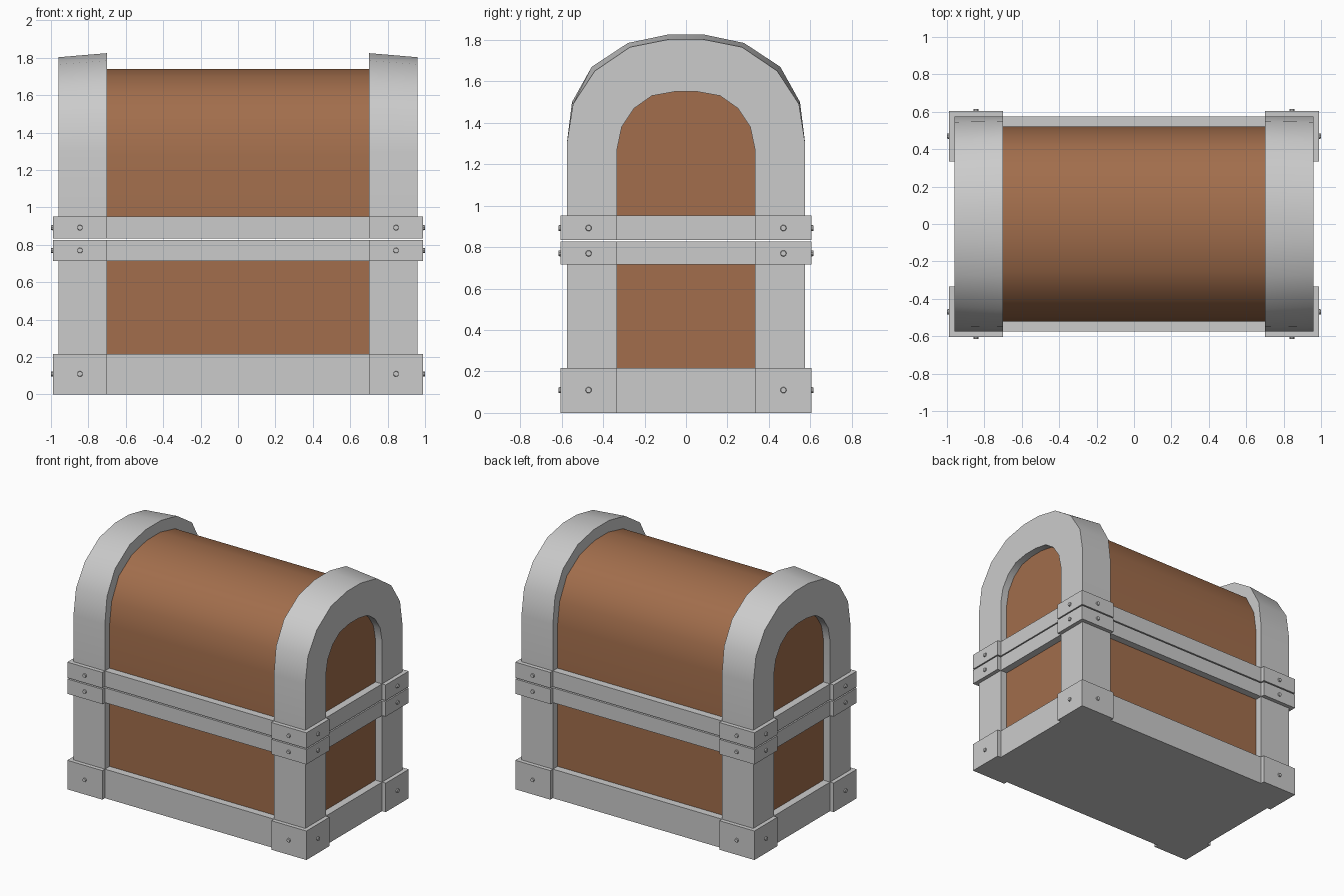
import bpy
import bmesh
from mathutils import Matrix, Vector

cube = bpy.data.objects.get("Cube")
if cube:
    bpy.data.objects.remove(cube, do_unlink=True)


def material(name, color):
    mat = bpy.data.materials.new(name)
    mat.use_nodes = True
    mat.diffuse_color = color
    mat.node_tree.nodes["Principled BSDF"].inputs["Base Color"].default_value = color
    return mat


wood = material("brown wood", (0.36, 0.155, 0.072, 1))
metal = material("pale grey metal", (0.6, 0.6, 0.6, 1))


def finish(name, bm, mat, smooth=False):
    bmesh.ops.recalc_face_normals(bm, faces=bm.faces)
    mesh = bpy.data.meshes.new(name)
    bm.to_mesh(mesh)
    bm.free()
    obj = bpy.data.objects.new(name, mesh)
    bpy.context.collection.objects.link(obj)
    mesh.materials.append(mat)
    if smooth:
        bpy.ops.object.select_all(action="DESELECT")
        obj.select_set(True)
        bpy.context.view_layer.objects.active = obj
        bpy.ops.object.shade_smooth_by_angle(angle=0.6)
    return obj


def box(name, low, high, mat):
    low, high = Vector(low), Vector(high)
    bm = bmesh.new()
    bmesh.ops.create_cube(bm, size=1, matrix=Matrix.Translation((low + high) / 2)
                          @ Matrix.Diagonal((*(high - low), 1)))
    return finish(name, bm, mat)


def slab(name, x, y, z0, z1, mat):
    return box(name, (-x, -y, z0), (x, y, z1), mat)


def corner_box(name, sx, sy, near, far, z0, z1):
    xs = sorted((sx * near[0], sx * far[0]))
    ys = sorted((sy * near[1], sy * far[1]))
    return box(name, (xs[0], ys[0], z0), (xs[1], ys[1], z1), metal)


def arch(half, foot):
    """Complete a half arch (y, z) by mirroring it, with straight legs to foot."""
    right = [(half[0][0], foot)] + half
    return right + [(-y, z) for y, z in reversed(right)]


LID_FOOT = 0.837
outer_tall = arch([(.575, 1.3), (.55, 1.5), (.455, 1.67), (.28, 1.785), (.09, 1.825)], LID_FOOT)
outer_low = arch([(.575, 1.3), (.545, 1.49), (.44, 1.65), (.27, 1.765), (.08, 1.803)], LID_FOOT)
opening = arch([(.333, 1.27), (.31, 1.38), (.25, 1.47), (.165, 1.53), (.055, 1.55)], LID_FOOT)
wood_arch = arch([(.52, 1.27), (.495, 1.44), (.41, 1.6), (.255, 1.7), (.08, 1.74)], LID_FOOT)


def ring(bm, x, points):
    return [bm.verts.new((x, y, z)) for y, z in points]


# Wooden core of the chest and its barrel lid
slab("wooden_body", 0.905, 0.52, 0.1, 0.8, wood)
bm = bmesh.new()
ends = [ring(bm, x, wood_arch) for x in (-0.905, 0.905)]
for end in ends:
    bm.faces.new(end)
count = len(wood_arch)
for i in range(count):
    j = (i + 1) % count
    bm.faces.new((ends[0][i], ends[0][j], ends[1][j], ends[1][i]))
finish("wooden_lid", bm, wood, smooth=True)

# Metal bands around the base, the rim and the lid edge
bands = {"base": (0, 0.217), "rim": (0.715, 0.826), "lid": (0.835, 0.952)}
for label, (z0, z1) in bands.items():
    slab(label + "_band", 0.96, 0.575, z0, z1, metal)

# Arched metal caps at both ends of the lid
for side, sx in (("left", 1), ("right", -1)):
    bm = bmesh.new()
    loops = [ring(bm, sx * 0.70, outer_tall), ring(bm, sx * 0.96, outer_low),
             ring(bm, sx * 0.96, opening), ring(bm, sx * 0.70, opening)]
    for a, b in zip(loops, loops[1:] + loops[:1]):
        for i in range(count - 1):
            bm.faces.new((a[i], a[i + 1], b[i + 1], b[i]))
    for i in (0, -1):
        bm.faces.new([loop[i] for loop in loops])
    finish(side + "_lid_arch", bm, metal, smooth=True)


def bolt(name, location, axis):
    turn = Vector((0, 0, 1)).rotation_difference(Vector(axis)).to_matrix().to_4x4()
    bm = bmesh.new()
    bmesh.ops.create_cone(bm, cap_ends=True, segments=10, radius1=0.017, radius2=0.013,
                          depth=0.02, matrix=Matrix.Translation(location) @ turn)
    finish(name, bm, metal)


# Corner posts, corner brackets and their bolts
bolt_heights = {"base": 0.11, "rim": 0.77, "lid": 0.892}
for side, sx in (("left", 1), ("right", -1)):
    for end, sy in (("front", -1), ("back", 1)):
        corner = end + "_" + side
        corner_box(corner + "_post", sx, sy, (0.70, 0.333), (0.96, 0.575), 0.1, 0.8)
        for label, (z0, z1) in bands.items():
            name = corner + "_" + label
            corner_box(name + "_bracket", sx, sy, (0.70, 0.333), (0.99, 0.605), z0, z1)
            z = bolt_heights[label]
            bolt(name + "_side_bolt", (sx * 0.99, sy * 0.47, z), (sx, 0, 0))
            bolt(name + "_face_bolt", (sx * 0.845, sy * 0.605, z), (0, sy, 0))
